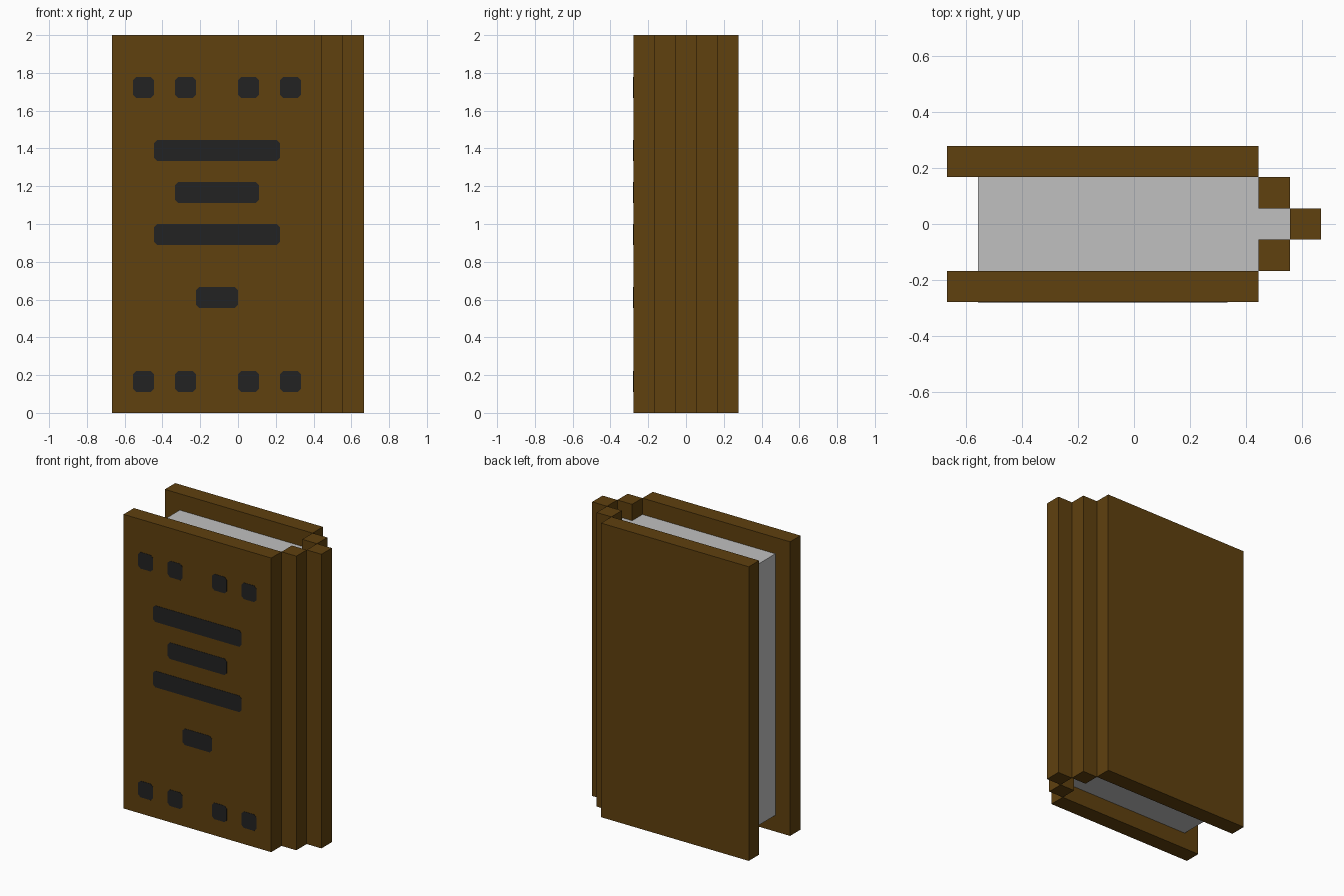
import bpy
import bmesh

if "Cube" in bpy.data.objects:
    bpy.data.objects.remove(bpy.data.objects["Cube"], do_unlink=True)

U = 1 / 9  # design unit: the book is 12 x 5 x 18 units


def make_material(name, rgb):
    mat = bpy.data.materials.new(name)
    mat.use_nodes = True
    color = (*rgb, 1)
    mat.diffuse_color = color
    bsdf = next(n for n in mat.node_tree.nodes if n.type == "BSDF_PRINCIPLED")
    bsdf.inputs["Base Color"].default_value = color
    bsdf.inputs["Roughness"].default_value = 0.9
    return mat


leather = make_material("brown leather", (0.115, 0.052, 0.0045))
paper = make_material("grey paper", (0.53, 0.53, 0.53))
ink = make_material("dark ink", (0.016, 0.016, 0.016))


def prism(name, outline, depth, mat):
    """Extrude a closed outline of 3D points along the depth vector."""
    bm = bmesh.new()
    face = bm.faces.new([bm.verts.new(p) for p in outline])
    result = bmesh.ops.extrude_face_region(bm, geom=[face], use_keep_orig=True)
    moved = [g for g in result["geom"] if isinstance(g, bmesh.types.BMVert)]
    bmesh.ops.translate(bm, verts=moved, vec=depth)
    bmesh.ops.recalc_face_normals(bm, faces=bm.faces)
    mesh = bpy.data.meshes.new(name)
    bm.to_mesh(mesh)
    bm.free()
    mesh.materials.append(mat)
    obj = bpy.data.objects.new(name, mesh)
    bpy.context.collection.objects.link(obj)
    return obj


def upright(name, plan, z0, z1, mat):
    """Raise a plan outline, given in units, from z0 to z1."""
    outline = [(x * U, y * U, z0 * U) for x, y in plan]
    return prism(name, outline, (0, 0, (z1 - z0) * U), mat)


def rect(x0, x1, y0, y1):
    return [(x0, y0), (x1, y0), (x1, y1), (x0, y1)]


# Covers and stepped spine
for side, s in (("front", -1), ("back", 1)):
    upright(side + "_cover", rect(-6, 4, *sorted((1.5 * s, 2.5 * s))), 0, 18, leather)
    upright(side + "_spine_step", rect(4, 5, *sorted((0.5 * s, 1.5 * s))), 0, 18, leather)
upright("spine_ridge", rect(5, 6, -0.5, 0.5), 0, 18, leather)

# Page block with a tongue that reaches into the spine
upright("pages", [(-5, -1.5), (4, -1.5), (4, -0.5), (5, -0.5),
                  (5, 0.5), (4, 0.5), (4, 1.5), (-5, 1.5)], 1, 17, paper)


# Painted marks on the front cover: thin plates with clipped corners
def mark(name, x0, x1, z0):
    c, z1 = 0.15, z0 + 1
    pts = [(x0 + c, z0), (x1 - c, z0), (x1, z0 + c), (x1, z1 - c),
           (x1 - c, z1), (x0 + c, z1), (x0, z1 - c), (x0, z0 + c)]
    prism(name, [(x * U, -2.5 * U - 0.002, z * U) for x, z in pts], (0, 0.004, 0), ink)


for row, z in (("lower", 1), ("upper", 15)):
    for i, x in enumerate((-5, -3, 0, 2), 1):
        mark(f"{row}_square_{i}", x, x + 1, z)

for i, (x0, x1, z) in enumerate(((-4, 2, 12), (-3, 1, 10), (-4, 2, 8), (-2, 0, 5)), 1):
    mark(f"title_bar_{i}", x0, x1, z)
